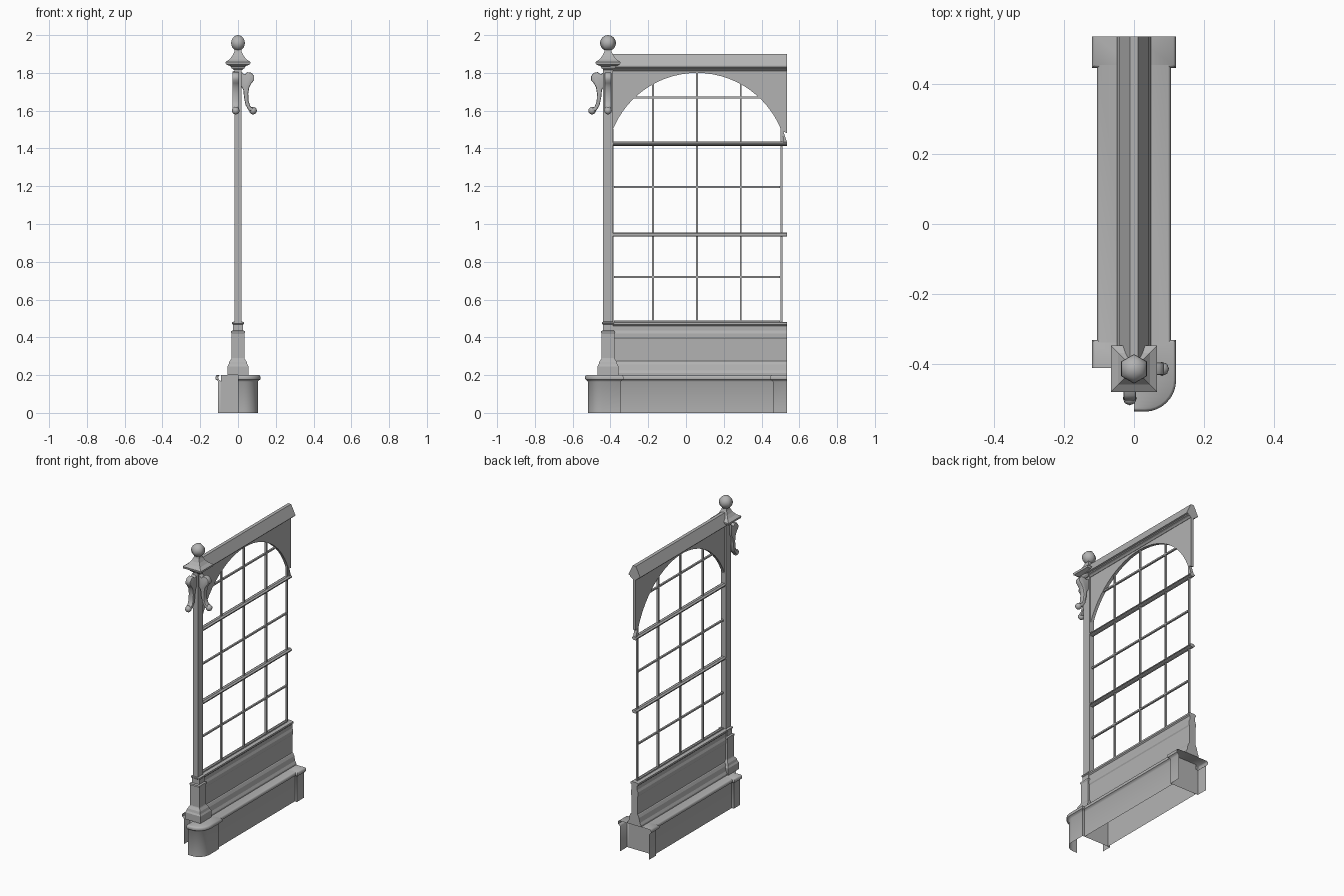
import bpy, bmesh, math
from mathutils import Vector, Matrix

if "Cube" in bpy.data.objects:
    bpy.data.objects.remove(bpy.data.objects["Cube"])

GREY = (0.45, 0.45, 0.45, 1)
mat = bpy.data.materials.new("painted grey")
mat.use_nodes = True
mat.diffuse_color = GREY
mat.node_tree.nodes["Principled BSDF"].inputs["Base Color"].default_value = GREY


def finish(name, bm, smooth=False, fix=True):
    if fix:
        bmesh.ops.recalc_face_normals(bm, faces=bm.faces)
    me = bpy.data.meshes.new(name)
    bm.to_mesh(me)
    bm.free()
    me.materials.append(mat)
    ob = bpy.data.objects.new(name, me)
    bpy.context.collection.objects.link(ob)
    if smooth:
        bpy.ops.object.select_all(action="DESELECT")
        ob.select_set(True)
        bpy.context.view_layer.objects.active = ob
        bpy.ops.object.shade_smooth_by_angle(angle=math.radians(40))
    return ob


def stack(name, y0, y1, rings, grow=False):
    """Rectangular rings of (half width, z); grow widens y by the half width."""
    bm = bmesh.new()
    loops = []
    for h, z in rings:
        a, b = (y0 - h, y1 + h) if grow else (y0, y1)
        loops.append([bm.verts.new(c) for c in
                      ((-h, a, z), (h, a, z), (h, b, z), (-h, b, z))])
    for lo, hi in zip(loops, loops[1:]):
        for i in range(4):
            j = (i + 1) % 4
            bm.faces.new((lo[i], lo[j], hi[j], hi[i]))
    bm.faces.new(loops[0])
    bm.faces.new(loops[-1])
    return finish(name, bm)


def box(name, y0, y1, z0, z1, h):
    return stack(name, y0, y1, [(h, z0), (h, z1)])


def plate(name, outline, thick, matrix=None, bevel=0, smooth=False):
    """Outline in (y, z), extruded along x about the middle."""
    bm = bmesh.new()
    face = bm.faces.new([bm.verts.new((-thick / 2, y, z)) for y, z in outline])
    out = bmesh.ops.extrude_face_region(bm, geom=[face])
    moved = [v for v in out["geom"] if isinstance(v, bmesh.types.BMVert)]
    bmesh.ops.translate(bm, verts=moved, vec=(thick, 0, 0))
    if bevel:
        rim = [e for e in bm.edges if abs(e.verts[0].co.x - e.verts[1].co.x) < 1e-5]
        bmesh.ops.bevel(bm, geom=rim, offset=bevel, segments=2, profile=0.5, affect="EDGES")
    if matrix:
        bm.transform(matrix)
    return finish(name, bm, smooth)


def ball(name, centre, radius, segments, rings):
    bm = bmesh.new()
    bmesh.ops.create_uvsphere(bm, u_segments=segments, v_segments=rings, radius=radius,
                              matrix=Matrix.Translation(centre))
    ob = finish(name, bm)
    for p in ob.data.polygons:
        p.use_smooth = True


# Hollow plinth: a moulded profile swept along each side, open underneath
PLINTH = [(0, 0), (0, .165), (.005, .172), (.013, .177), (.015, .187), (.012, .196), (.007, .2)]


def sweep(name, path):
    bm = bmesh.new()
    pts = [Vector(p) for p in path]
    normals = []
    for a, b in zip(pts, pts[1:]):
        d = (b - a).normalized()
        normals.append(Vector((d.y, -d.x)))
    rows = []
    for i, p in enumerate(pts):
        n0, n1 = normals[max(i - 1, 0)], normals[min(i, len(normals) - 1)]
        miter = (n0 + n1) / (1 + n0.dot(n1))
        row = [bm.verts.new((*(p + miter * o), z)) for o, z in PLINTH]
        row.append(bm.verts.new((0, row[-1].co.y, PLINTH[-1][1])))
        rows.append(row)
    for r, s in zip(rows, rows[1:]):
        for k in range(len(r) - 1):
            bm.faces.new((r[k], s[k], s[k + 1], r[k + 1]))
    bmesh.ops.remove_doubles(bm, verts=bm.verts, dist=1e-4)
    return finish(name, bm, smooth=True, fix=False)


PIER, WALL, Y0, Y1, END = .105, .09, -.345, .46, .535
tail = [(PIER, Y0), (WALL, Y0), (WALL, Y1), (PIER, Y1), (PIER, END)]
R = .075
corner = [(PIER - R + R * math.sin(t), -.52 + R - R * math.cos(t))
          for t in [math.pi / 2 * i / 8 for i in range(9)]]
sweep("plinth_left", [(0, -.52)] + corner + tail)
sweep("plinth_right", [(-x, y) for x, y in reversed([(PIER, -.41)] + tail)])
for name, y in (("front_bulkhead", Y0), ("back_bulkhead", Y1)):
    bm = bmesh.new()
    bm.faces.new([bm.verts.new(c) for c in
                  ((-WALL, y, 0), (WALL, y, 0), (WALL, y, .2), (-WALL, y, .2))])
    finish(name, bm, fix=False)

# Low wall with moulded foot and sill
stack("low_wall", -.4, END, [(.048, .2), (.048, .21), (.04, .225), (.034, .255), (.026, .272),
      (.022, .275), (.022, .39), (.026, .398), (.026, .42), (.02, .435), (.02, .46),
      (.027, .467), (.027, .478), (.012, .482)])

# Corner post with stepped pedestal, square cap and ball
PY = -.413
stack("pedestal", PY, PY, [(.056, .2), (.056, .245), (.05, .255), (.046, .27), (.036, .285),
      (.034, .29), (.034, .42), (.037, .425), (.037, .433), (.027, .437), (.027, .468),
      (.031, .472), (.031, .48), (.018, .484)], grow=True)
box("post", PY - .026, PY + .026, .48, 1.82, .018)
stack("post_cap", PY, PY, [(.022, 1.815), (.034, 1.825), (.038, 1.835), (.064, 1.845),
      (.066, 1.858), (.045, 1.872), (.03, 1.89), (.02, 1.91), (.015, 1.93)], grow=True)
ball("post_ball", (0, PY, 1.958), .042, 6, 12)

# Scroll brackets on the front and left of the post
SCROLL = [(.01, 1.81), (.035, 1.792), (.05, 1.804), (.072, 1.8), (.086, 1.782), (.086, 1.762),
          (.072, 1.746), (.06, 1.725), (.054, 1.69), (.056, 1.65), (.066, 1.622), (.082, 1.612),
          (.078, 1.594), (.056, 1.602), (.04, 1.63), (.032, 1.67), (.028, 1.71), (.01, 1.74)]
for name, turn, at in (("front_bracket", math.pi, (-.012, PY - .004, 0)),
                       ("left_bracket", -math.pi / 2, (0, PY, 0))):
    m = Matrix.Translation(at) @ Matrix.Rotation(turn, 4, "Z")
    plate(name, SCROLL, .036, m, bevel=.006, smooth=True)
    ball(name + "_knob", m @ Vector((0, .08, 1.6)), .02, 8, 8)

# Window bars
ARCH_Y, ARCH_Z, ARCH_R = .058, 1.32, .48


def arch_height(y):
    return ARCH_Z + math.sqrt(ARCH_R ** 2 - (y - ARCH_Y) ** 2)


for i, y in enumerate((-.39, -.175, .058, .29, .505)):
    box(f"upright_bar_{i}", y - .005, y + .005, .475, arch_height(y) + .01, .006)
for i, z in enumerate((.485, .72, 1.195, 1.67)):
    half = .44 if z < 1.5 else .34
    box(f"cross_bar_{i}", ARCH_Y - half, ARCH_Y + half, z - .005, z + .005, .006)
for name, z in (("middle_rail", .945), ("upper_rail", 1.425)):
    stack(name, -.4, END, [(.008, z - .011), (.013, z - .008), (.013, z - .003),
          (.018, z - .002), (.018, z + .004), (.012, z + .006), (.008, z + .011)])

# Arched panel above the window, with a small spur at the back
steps = 32
arch = []
for i in range(steps + 1):
    y = ARCH_Y - .447 * math.cos(math.pi * i / steps)
    arch.append((y, arch_height(y)))
plate("arched_panel", [(-.4, arch[0][1])] + arch + [(END, 1.48), (END, 1.83), (-.4, 1.83)], .02)
plate("panel_spur", [(.508, 1.515), (END, 1.43), (.515, 1.43)], .02)

# Sloped coping
stack("coping", -.4, END, [(.012, 1.81), (.02, 1.818), (.03, 1.822), (.03, 1.829), (.041, 1.832),
      (.041, 1.838), (.011, 1.9)])
